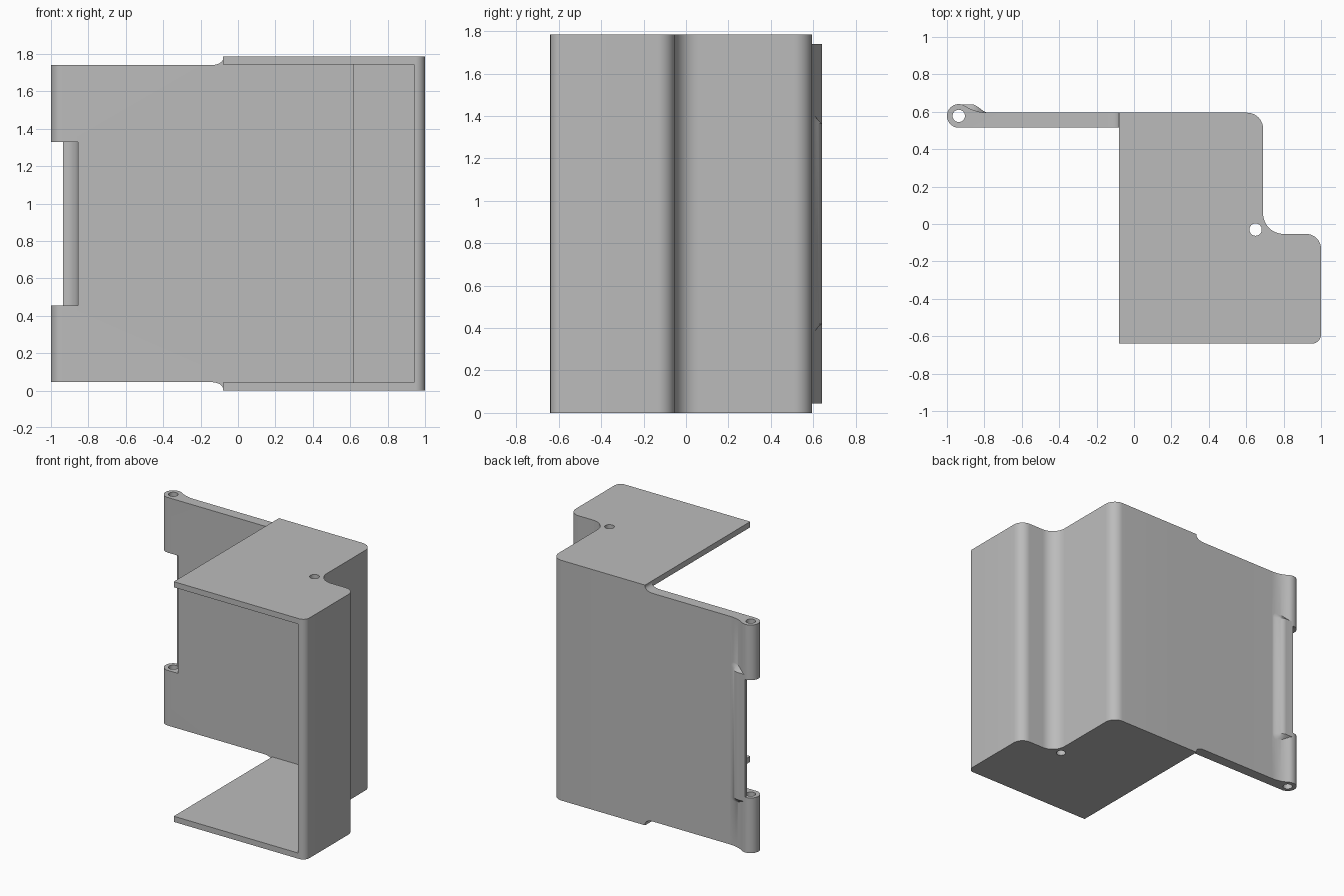
import bpy
import bmesh
from math import cos, sin, tan, pi, atan2, sqrt, radians
from mathutils import Vector

cube = bpy.data.objects.get("Cube")
if cube:
    bpy.data.objects.remove(cube, do_unlink=True)

HEIGHT, PLATE = 1.785, 0.042
BACK_IN, BACK_OUT = 0.515, 0.595
PIN_X, PIN_Y, BARREL_R, PIN_R = -0.937, 0.578, 0.063, 0.033
LEAF_LOW, LEAF_HIGH = 0.045, 1.74


def arc(cx, cy, r, start, end, steps=16):
    angles = [start + (end - start) * i / steps for i in range(steps + 1)]
    return [(cx + r * cos(a), cy + r * sin(a)) for a in angles]


def rounded(corners, steps=12):
    """Outline from (x, y, radius) corners, each rounded by its radius."""
    out = []
    for i, (x, y, r) in enumerate(corners):
        p = Vector((x, y))
        if r == 0:
            out.append((x, y))
            continue
        a = (Vector(corners[i - 1][:2]) - p).normalized()
        b = (Vector(corners[(i + 1) % len(corners)][:2]) - p).normalized()
        half = a.angle(b) / 2
        c = p + (a + b).normalized() * (r / sin(half))
        s, e = p + a * (r / tan(half)) - c, p + b * (r / tan(half)) - c
        t0 = atan2(s.y, s.x)
        turn = (atan2(e.y, e.x) - t0 + pi) % (2 * pi) - pi
        out += arc(c.x, c.y, r, t0, t0 + turn, steps)
    return out


def loft(name, rings):
    """Closed solid through equal-length rings of 3D points."""
    bm = bmesh.new()
    rows = [[bm.verts.new(p) for p in ring] for ring in rings]
    for low, high in zip(rows, rows[1:]):
        for i in range(len(low)):
            j = (i + 1) % len(low)
            bm.faces.new((low[i], low[j], high[j], high[i]))
    bm.faces.new(rows[0])
    bm.faces.new(rows[-1])
    bmesh.ops.recalc_face_normals(bm, faces=bm.faces)
    mesh = bpy.data.meshes.new(name)
    bm.to_mesh(mesh)
    bm.free()
    obj = bpy.data.objects.new(name, mesh)
    bpy.context.collection.objects.link(obj)
    return obj


def prism(name, outline, low, high):
    return loft(name, [[(x, y, z) for x, y in outline] for z in (low, high)])


def combine(target, tool, operation):
    """Apply a boolean and remove the tool object."""
    tool.hide_render = True
    mod = target.modifiers.new("cut", 'BOOLEAN')
    mod.operation, mod.solver, mod.object = operation, 'EXACT', tool
    bpy.context.view_layer.objects.active = target
    bpy.ops.object.modifier_apply(modifier=mod.name)
    bpy.data.objects.remove(tool, do_unlink=True)


# Stepped housing, hollow and open at the front and one side
housing = prism("hinged_housing", rounded([
    (-0.08, -0.64, 0), (1, -0.64, 0.05), (1, -0.053, 0.08),
    (0.69, -0.053, 0.11), (0.69, BACK_OUT, 0.085), (-0.08, BACK_OUT, 0)]),
    0, HEIGHT)
cavity = prism("cavity_cutter", [
    (-0.5, -1), (0.94, -1), (0.94, -0.12), (0.615, -0.12),
    (0.615, BACK_IN), (-0.5, BACK_IN)], PLATE, HEIGHT - PLATE)
combine(housing, cavity, 'DIFFERENCE')

# Hinge leaf: flat panel blending into a round barrel
rise = PIN_Y - BACK_OUT
blend_r = 0.23
blend_x = PIN_X + sqrt((BARREL_R + blend_r) ** 2 - (blend_r - rise) ** 2)
contact = atan2(blend_r - rise, blend_x - PIN_X)
leaf = prism("hinge_leaf",
             [(0, BACK_IN), (0, BACK_OUT)]
             + arc(blend_x, BACK_OUT + blend_r, blend_r, -pi / 2, contact - pi, 10)
             + arc(PIN_X, PIN_Y, BARREL_R, contact, 1.5 * pi, 32)[1:],
             LEAF_LOW, LEAF_HIGH)

# Raised cover over the middle of the hinge, fading out at both ends
rings = []
fade = [(0.35, 0), (0.37, 0.12), (0.385, 0.3), (0.4, 0.55), (0.42, 1)]
for z, w in fade + [(HEIGHT - z, w) for z, w in reversed(fade)]:
    ring = [(-0.775, 0.56, z), (-0.95, 0.56, z), (-0.95, 0.594 + 0.046 * w, z)]
    for i in range(13):
        t = i / 12
        ring.append((-0.87 + 0.095 * t, 0.594 + 0.023 * w * (1 + cos(pi * t)), z))
    rings.append(ring)
combine(leaf, loft("hinge_cover", rings), 'UNION')

# Clearance for the mating knuckle, with a hollowed cover
notch = prism("notch_cutter",
              [(-1.1, 0.4), (-0.855, 0.4)]
              + arc(-0.935, 0.54, 0.08, 0, pi / 2, 14)
              + [(-0.935, 0.8), (-1.1, 0.8)], 0.455, 1.33)
combine(leaf, notch, 'DIFFERENCE')

# Concave gussets where the leaf meets the top and bottom plates
curve = [(-0.08 - 0.065 * (1 - cos(a)), 0.035 * (1 - sin(a)))
         for a in [pi / 2 * i / 10 for i in range(11)]]
for name, base, sign in (("upper_gusset", LEAF_HIGH, 1), ("lower_gusset", LEAF_LOW, -1)):
    outline = curve + [(-0.145, -0.1), (-0.03, -0.1), (-0.03, 0.035)]
    gusset = loft(name, [[(x, y, base + sign * h) for x, h in outline]
                         for y in (BACK_IN, BACK_OUT)])
    combine(leaf, gusset, 'UNION')
combine(housing, leaf, 'UNION')

# Pin holes through the barrels and the housing
for x, y in ((PIN_X, PIN_Y), (0.65, -0.03)):
    pin = prism("pin_cutter", arc(x, y, PIN_R, 0, 2 * pi, 32)[:-1], -0.2, 2)
    combine(housing, pin, 'DIFFERENCE')

# Plain grey finish
grey = bpy.data.materials.new("plain_grey")
grey.use_nodes = True
colour = (0.5, 0.5, 0.5, 1)
grey.diffuse_color = colour
grey.node_tree.nodes["Principled BSDF"].inputs["Base Color"].default_value = colour
housing.data.materials.clear()
housing.data.materials.append(grey)
for face in housing.data.polygons:
    face.material_index = 0

bpy.ops.object.select_all(action='DESELECT')
housing.select_set(True)
bpy.context.view_layer.objects.active = housing
bpy.ops.object.shade_smooth_by_angle(angle=radians(30))
